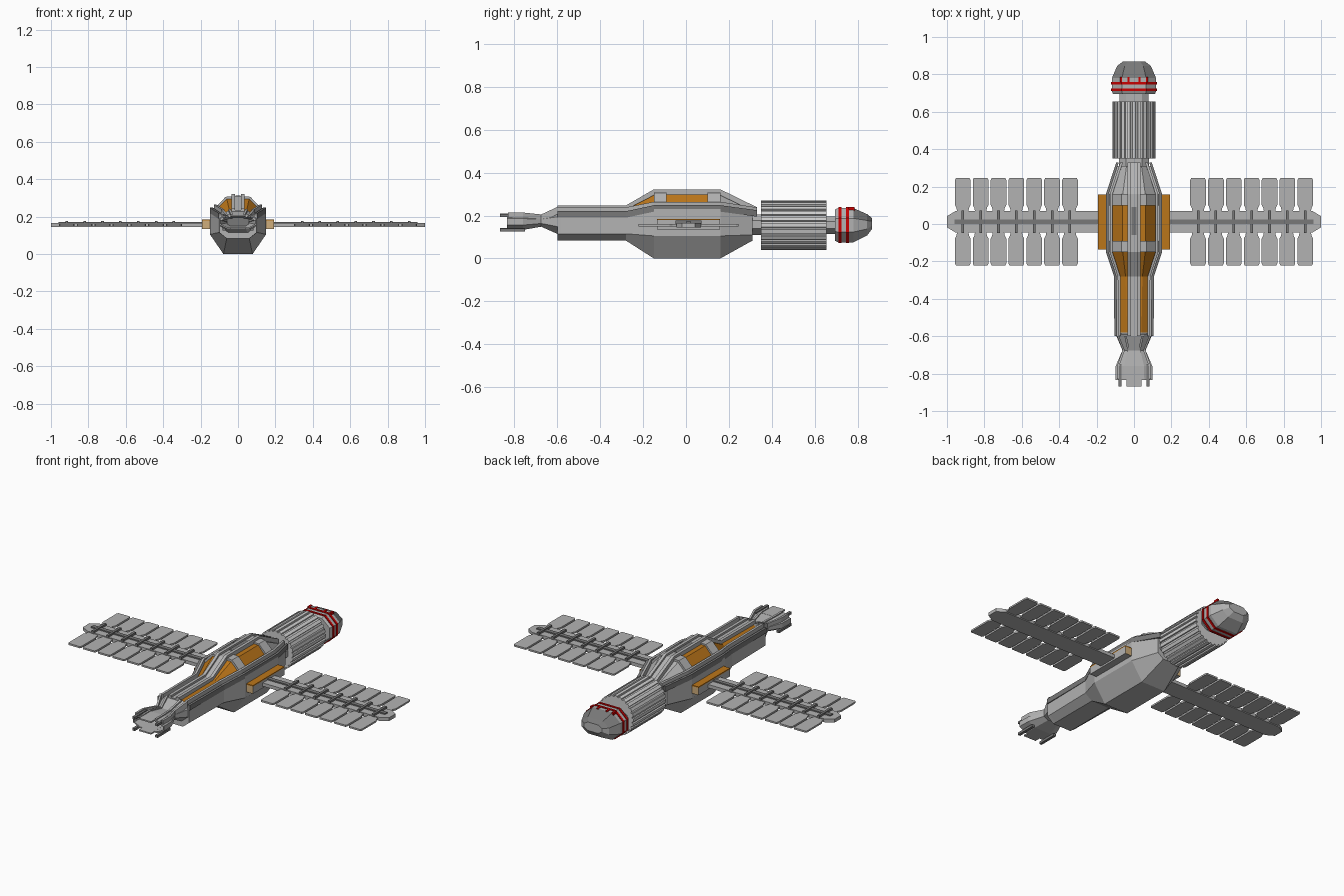
import bpy, bmesh, math

if "Cube" in bpy.data.objects:
    bpy.data.objects.remove(bpy.data.objects["Cube"])


def mat(name, r, g, b):
    m = bpy.data.materials.new(name)
    m.diffuse_color = (r, g, b, 1)
    m.use_nodes = True
    m.node_tree.nodes["Principled BSDF"].inputs["Base Color"].default_value = m.diffuse_color
    return m


GREY = mat("hull_grey", .45, .45, .45)
LIGHT = mat("light_grey", .62, .62, .62)
DARK = mat("dark_grey", .19, .19, .19)
ORANGE = mat("orange_glass", .50, .18, .01)
TAN = mat("tan", .62, .42, .2)
RED = mat("red", .6, .0, .0)


def loft(name, rings, mats, rule=None, caps=True):
    """Skin a list of closed rings; rule(i, j) picks the material slot."""
    bm = bmesh.new()
    vs = [[bm.verts.new(p) for p in r] for r in rings]
    n = len(rings[0])
    for i in range(len(vs) - 1):
        for j in range(n):
            k = (j + 1) % n
            f = bm.faces.new((vs[i][j], vs[i][k], vs[i + 1][k], vs[i + 1][j]))
            f.material_index = rule(i, j) if rule else 0
    if caps:
        bm.faces.new(vs[0])
        bm.faces.new(vs[-1])
    bmesh.ops.recalc_face_normals(bm, faces=bm.faces)
    me = bpy.data.meshes.new(name)
    bm.to_mesh(me)
    bm.free()
    for m in mats:
        me.materials.append(m)
    ob = bpy.data.objects.new(name, me)
    bpy.context.collection.objects.link(ob)
    return ob


def mirrored(half):
    return half + [(-x, y, z) for x, y, z in reversed(half)]


def octagon(y, w, zb, zt, k=.55, c=.3):
    """Chamfered ring; k = flat width share, c = chamfer height share."""
    h = zt - zb
    return mirrored([(w * k, y, zb), (w, y, zb + h * c), (w, y, zt - h * c), (w * k, y, zt)])


def bar(name, path, w, h, m):
    """Rectangular strip along y; path points give its centre x, y and top z."""
    return loft(name, [[(x - w / 2, y, z - h), (x + w / 2, y, z - h),
                        (x + w / 2, y, z), (x - w / 2, y, z)] for x, y, z in path], [m])


def plate(name, outline, z0, z1, m):
    return loft(name, [[(x, y, z0) for x, y in outline], [(x, y, z1) for x, y in outline]], [m])


def box(name, x0, x1, y0, y1, z0, z1, m):
    return plate(name, [(x0, y0), (x1, y0), (x1, y1), (x0, y1)], z0, z1, m)


# Main hull: y, half width, bottom half width, bottom, low edge, ledge, canopy half width, canopy top
stations = [
    (-.60, .100, .060, .083, .115, .205, .040, .225),
    (-.58, .100, .060, .083, .115, .205, .040, .225),
    (-.28, .105, .060, .083, .115, .205, .045, .228),
    (-.15, .150, .078, .000, .105, .230, .060, .295),
    (-.09, .150, .078, .000, .105, .230, .062, .298),
    (.10, .150, .078, .000, .105, .230, .062, .298),
    (.16, .150, .078, .000, .105, .230, .060, .295),
    (.31, .092, .055, .083, .110, .205, .040, .222)]
rings = [mirrored([(wb, y, zb), (w, y, zl), (w, y, zu), (w - .028, y, zu), (wc, y, zc)])
         for y, w, wb, zb, zl, zu, wc, zc in stations]
loft("hull", rings, [GREY, ORANGE],
     lambda i, j: 1 if i in (1, 2, 4) and j in (3, 4, 5) else 0)

# Canopy cross frames
for label, ya, yb in (("front", -.15, -.09), ("rear", .10, .16)):
    loft(label + "_canopy_frame",
         [mirrored([(.12, y, .22), (.13, y, .24), (.066, y, .306), (.03, y, .308)])
          for y in (ya, yb)], [GREY])

# Raised spine: centre strip with two ridges
ys, zs = (-.60, -.28, -.15, .16, .33), (.243, .243, .318, .318, .235)
bar("spine", [(0, y, z - .008) for y, z in zip(ys, zs)], .056, .04, GREY)
box("spine_panel", -.014, .014, -.06, .09, .305, .313, DARK)

# Side rails and spine ridges, both sides
for s, side in ((1, "right"), (-1, "left")):
    bar(side + "_spine_ridge", [(s * .025, y, z + .004) for y, z in zip(ys, zs)], .018, .045, GREY)
    bar(side + "_outer_rail", [(s * x, y, z) for x, y, z in zip(
        (.098, .100, .143, .143, .088), ys, (.220, .220, .248, .248, .225))], .014, .03, DARK)
    bar(side + "_inner_rail", [(s * x, y, z) for x, y, z in zip(
        (.078, .080, .122, .122, .066), ys, (.238, .238, .264, .264, .238))], .014, .04, GREY)

# Nose: pinched waist opening into a flared mouth
nose = loft("nose", [octagon(-.59, .098, .11, .232), octagon(-.675, .062, .148, .198),
                     octagon(-.76, .098, .133, .208), octagon(-.835, .100, .133, .208)],
            [GREY], caps=False)
sol = nose.modifiers.new("wall", "SOLIDIFY")
sol.thickness = .008
sol.offset = -1
loft("nose_inner_wall", [octagon(-.70, .06, .145, .2), octagon(-.71, .06, .145, .2)], [DARK])
for label, z in (("upper", .209), ("lower", .141)):
    box(label + "_nose_lip", -.04, .04, -.868, -.76, z - .008, z, GREY)
    for s in (1, -1):
        box(label + "_nose_prong", s * .075 - .008, s * .075 + .008, -.868, -.75,
            z - .016, z - .002, DARK)
for x in (-.085, -.045, .045, .085):
    bar("nose_ridge", [(x, -.60, .24), (x * .65, -.675, .205), (x, -.76, .214), (x, -.83, .214)],
        .012, .035 if abs(x) > .05 else .02, GREY)

# Ribbed drum behind the hull
RIBS = 24


def gear(y):
    pts = []
    for i in range(RIBS):
        for off, r in ((.0, .116), (.6, .116), (.65, .108), (.95, .108)):
            a = 2 * math.pi * (i + off - .3) / RIBS
            pts.append((r * math.sin(a), y, .155 + r * math.cos(a)))
    return pts


loft("ribbed_drum", [gear(.35), gear(.655)], [LIGHT])
loft("front_neck", [octagon(.30, .08, .11, .205), octagon(.36, .08, .11, .205)], [GREY])
loft("rear_neck", [octagon(.65, .078, .115, .195), octagon(.71, .078, .115, .195)], [GREY])

# Tail pod with darker roof on its tapered end
loft("tail_pod", [octagon(.695, .112, .082, .228), octagon(.71, .118, .075, .235),
                  octagon(.78, .118, .075, .235), octagon(.845, .09, .108, .206),
                  octagon(.868, .06, .138, .188)], [GREY, DARK],
     lambda i, j: 1 if i >= 2 and j in (2, 3, 4) else 0)
for y in (.711, .747):
    loft("red_band", [octagon(y, .122, .071, .239), octagon(y + .013, .122, .071, .239)], [RED])
for x in (-.07, -.03, .03, .07):
    box("red_tick", x - .006, x + .006, .758, .785, .225 if abs(x) < .05 else .21, .239, RED)

# Solar wings
YC = .012
for s, side in ((1, "right"), (-1, "left")):
    # Side sponson: orange top plate, tan ends
    loft(side + "_sponson", [[(s * x, y, z) for x, z in
                              ((.14, .135), (.193, .135), (.193, .178), (.14, .178))]
                             for y in (-.136, .158)], [GREY, TAN])
    sp = bpy.data.objects[side + "_sponson"].data
    for p in sp.polygons:
        p.material_index = 1 if abs(p.normal.y) > .9 else 0
    box(side + "_sponson_plate", s * .145, s * .193, -.136, .158, .177, .184, ORANGE)
    # Arm and pointed spar
    plate(side + "_wing_arm", [(s * x, YC + y) for x, y in
                               ((.14, -.057), (.955, -.057), (1.0, -.03), (1.0, .03),
                                (.955, .057), (.14, .057))], .145, .165, GREY)
    box(side + "_wing_rod", s * .19, s * .96, YC - .012, YC + .012, .16, .172, DARK)
    for i in range(7):
        c = .3425 + .0955 * i
        box(side + "_wing_rib", s * c - .007, s * c + .007, YC - .06, YC + .06, .16, .177, DARK)
        for t in (1, -1):
            half = [(.028, .045), (.034, .075), (.042, .09), (.042, .222), (.037, .233)]
            outline = half + [(-x, y) for x, y in reversed(half)]
            plate(side + "_solar_panel", [(s * c + x, YC + t * y) for x, y in outline],
                  .150, .160, GREY)
